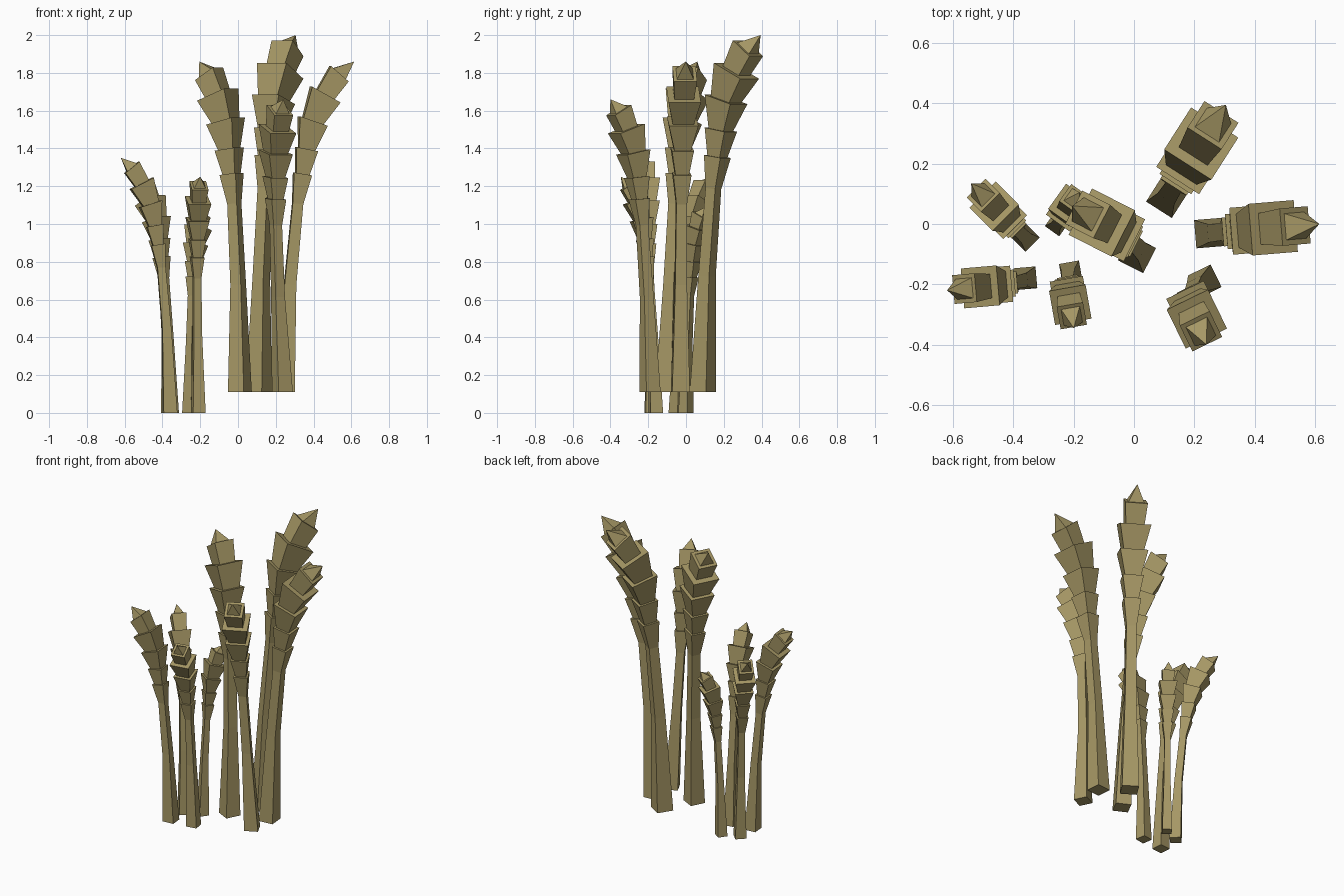
import bpy, bmesh, math
from mathutils import Vector

if "Cube" in bpy.data.objects:
    bpy.data.objects.remove(bpy.data.objects["Cube"])

mat = bpy.data.materials.new("dry olive")
mat.diffuse_color = (0.38, 0.31, 0.13, 1)
mat.use_nodes = True
mat.node_tree.nodes["Principled BSDF"].inputs["Base Color"].default_value = mat.diffuse_color

# Stalk centreline: (height fraction, bend fraction)
PATH = [(0, 0), (0.325, 0.07), (0.57, 0.18), (0.66, 0.25), (0.735, 0.31),
        (0.82, 0.40), (0.90, 0.58), (0.963, 0.78), (1, 1)]
# Half widths at each station: (outer rim, inner start of the next segment)
WIDTHS = [(0.047, None), (0.031, None), (0.028, None), (0.048, 0.036),
          (0.058, 0.044), (0.078, 0.056), (0.086, 0.052), (0.062, 0.044)]


def stalk(name, base, tip, yaw=None, bend=None):
    """Square stem topped by flared, nested cups and a pointed end."""
    base, tip = Vector(base), Vector(tip)
    run = tip - base
    height = run.z
    flat = Vector((run.x, run.y, 0))
    ang = math.atan2(run.y, run.x) if yaw is None else math.radians(yaw)
    bend = flat.length if bend is None else bend
    d = Vector((math.cos(ang), math.sin(ang), 0))
    side = Vector((-d.y, d.x, 0))
    slant = flat - d * bend
    scale = height / 1.75
    pts = [base + d * bend * b + slant * t + Vector((0, 0, height * t))
           for t, b in PATH]
    bm = bmesh.new()

    def ring(c, fwd, half):
        return [bm.verts.new(c + fwd * half * sx + side * half * sy)
                for sx, sy in ((-1, -1), (1, -1), (1, 1), (-1, 1))]

    def bridge(a, b):
        for i in range(4):
            j = (i + 1) % 4
            bm.faces.new((a[i], a[j], b[j], b[i]))

    prev = None
    for i, (outer, inner) in enumerate(WIDTHS):
        if i == 0:
            fwd = d
        else:
            # Cross-section follows the bend of the centreline
            tan = pts[i + 1] - pts[i - 1]
            a = math.atan2(tan.dot(d), tan.z)
            fwd = d * math.cos(a) - Vector((0, 0, math.sin(a)))
        r = ring(pts[i], fwd, outer * scale)
        if prev is None:
            bm.faces.new(r[::-1])
        else:
            bridge(prev, r)
        prev = r
        if inner:
            # Flat lip of the cup
            prev = ring(pts[i], fwd, inner * scale)
            bridge(r, prev)
    # Pointed end
    top = bm.verts.new(pts[-1])
    for i in range(4):
        bm.faces.new((prev[i], prev[(i + 1) % 4], top))
    bmesh.ops.recalc_face_normals(bm, faces=bm.faces)
    me = bpy.data.meshes.new(name)
    bm.to_mesh(me)
    bm.free()
    me.materials.append(mat)
    bpy.context.collection.objects.link(bpy.data.objects.new(name, me))


# Tall clump
stalk("tall_stalk_back", (0.11, 0.09, 0.11), (0.305, 0.395, 2.0))
stalk("tall_stalk_right", (0.25, -0.03, 0.11), (0.615, 0.0, 1.86))
stalk("tall_stalk_middle", (0.01, -0.10, 0.11), (-0.205, 0.06, 1.86), 153)
stalk("tall_stalk_front", (0.235, -0.19, 0.11), (0.24, -0.40, 1.66), -64, 0.22)
# Short clump
stalk("short_stalk_back", (-0.36, -0.045, 0), (-0.54, 0.135, 1.25))
stalk("short_stalk_left", (-0.36, -0.18, 0), (-0.62, -0.22, 1.35), 185)
stalk("short_stalk_front", (-0.21, -0.16, 0), (-0.20, -0.345, 1.25), -80)
stalk("short_stalk_middle", (-0.255, 0.0, 0), (-0.18, 0.105, 1.09))
